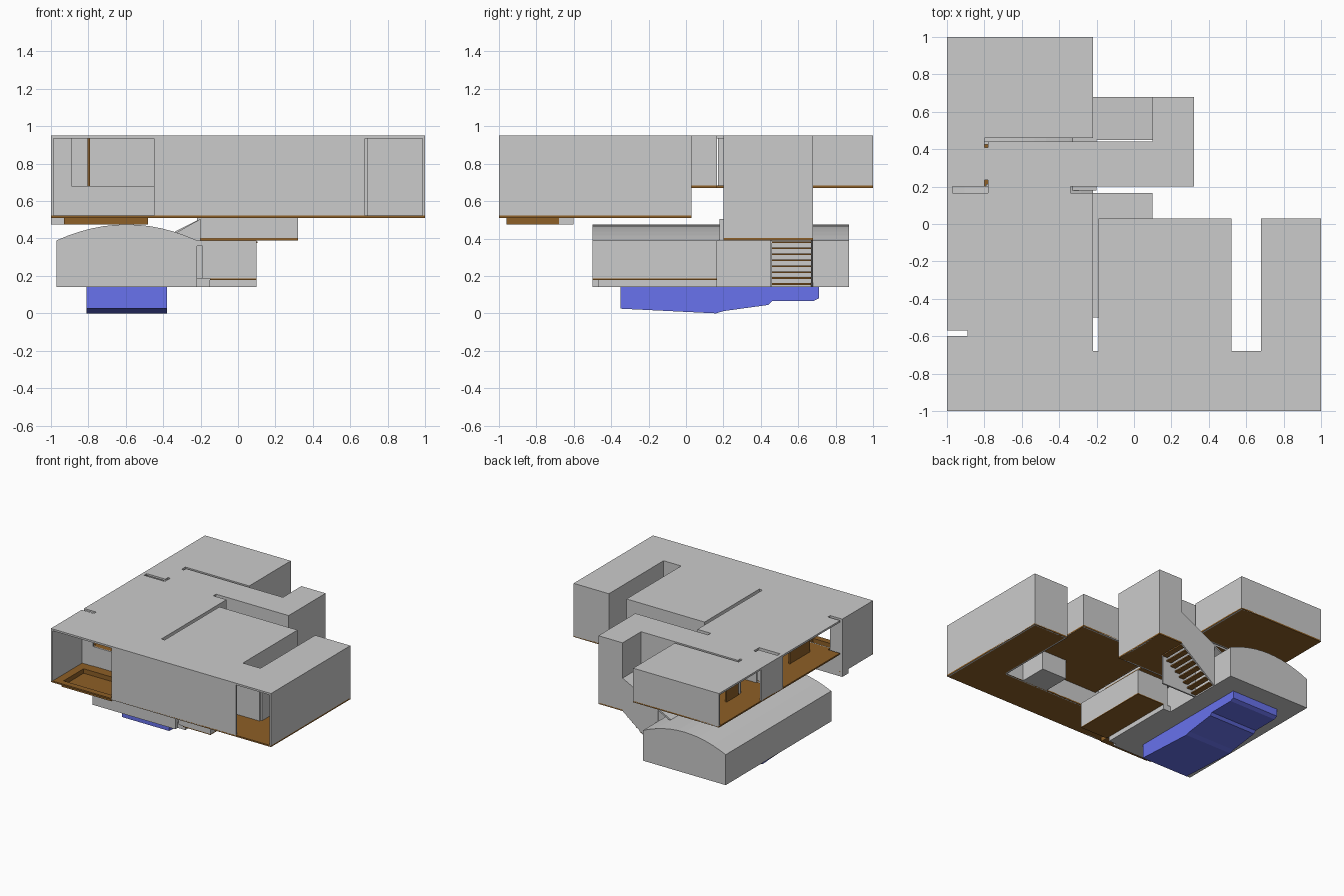
import bpy, bmesh
from mathutils import Vector

if "Cube" in bpy.data.objects:
    bpy.data.objects.remove(bpy.data.objects["Cube"])


def material(name, color):
    m = bpy.data.materials.new(name)
    m.diffuse_color = color
    m.use_nodes = True
    m.node_tree.nodes["Principled BSDF"].inputs["Base Color"].default_value = m.diffuse_color
    return m


WOOD = material("wood", (0.27, 0.115, 0.02, 1))
WATER = material("pool_blue", (0.14, 0.17, 0.85, 1))
T = 0.014  # wall thickness


def finish(name, bm, mat=None):
    bmesh.ops.recalc_face_normals(bm, faces=bm.faces)
    me = bpy.data.meshes.new(name)
    bm.to_mesh(me)
    bm.free()
    ob = bpy.data.objects.new(name, me)
    bpy.context.collection.objects.link(ob)
    if mat:
        me.materials.append(mat)
    return ob


def boxes(name, items, mat=None):
    """Several boxes (x0, x1, y0, y1, z0, z1) in one object."""
    bm = bmesh.new()
    for x0, x1, y0, y1, z0, z1 in items:
        r = bmesh.ops.create_cube(bm, size=1)
        for v in r["verts"]:
            v.co = Vector(((x0 + x1) / 2 + v.co.x * (x1 - x0),
                           (y0 + y1) / 2 + v.co.y * (y1 - y0),
                           (z0 + z1) / 2 + v.co.z * (z1 - z0)))
    return finish(name, bm, mat)


def plan(name, add, cut, z0, z1, mat=None):
    """Slab from a floor plan: union of rectangles minus cut-outs."""
    xs = sorted({v for r in add + cut for v in r[:2]})
    ys = sorted({v for r in add + cut for v in r[2:]})

    def inside(x, y, rects):
        return any(a < x < b and c < y < d for a, b, c, d in rects)
    bm = bmesh.new()
    for xa, xb in zip(xs, xs[1:]):
        for ya, yb in zip(ys, ys[1:]):
            x, y = (xa + xb) / 2, (ya + yb) / 2
            if inside(x, y, add) and not inside(x, y, cut):
                bm.faces.new([bm.verts.new((a, b, z0)) for a, b in
                              ((xa, ya), (xb, ya), (xb, yb), (xa, yb))])
    bmesh.ops.remove_doubles(bm, verts=bm.verts, dist=1e-5)
    r = bmesh.ops.extrude_face_region(bm, geom=bm.faces[:], use_keep_orig=True)
    for v in r["geom"]:
        if isinstance(v, bmesh.types.BMVert):
            v.co.z = z1
    return finish(name, bm, mat)


def prism(name, pts, axis, a, b, mat=None):
    """Profile of (u, z) points extruded along 'x' or 'y' from a to b."""
    bm = bmesh.new()
    f = bm.faces.new([bm.verts.new((u, a, z) if axis == "y" else (a, u, z)) for u, z in pts])
    r = bmesh.ops.extrude_face_region(bm, geom=[f], use_keep_orig=True)
    for v in r["geom"]:
        if isinstance(v, bmesh.types.BMVert):
            setattr(v.co, axis, b)
    return finish(name, bm, mat)


def walls(name, lines, z0, z1, mat=None):
    """Upright walls from plan lines (x0, y0, x1, y1), thickened to stay inside T."""
    items = []
    for x0, y0, x1, y1 in lines:
        xa, xb, ya, yb = min(x0, x1), max(x0, x1), min(y0, y1), max(y0, y1)
        if xa == xb:
            xa, xb = (xa, xa + T) if xa < -0.9 or xa in (-0.19, 0.68) else (xa - T, xa)
        else:
            ya, yb = (ya, ya + T) if ya in (-1, 0.2, 0.46) else (ya - T, ya)
        items.append((xa, xb, ya, yb, z0, z1))
    return boxes(name, items, mat)


LOW, MID, ROOF = 0.51, 0.67, 0.935

# flat roof with courtyard and slots
plan("flat_roof",
     [(-1, -0.22, -1, 1), (-0.22, 1, -1, 0.03), (-0.22, 0.32, 0.2, 0.68)],
     [(0.52, 0.68, -0.68, 0.03), (-0.22, -0.19, -0.68, 0.03), (-0.8, 0.1, 0.44, 0.46),
      (-0.22, 0.1, 0.46, 0.68), (-0.97, -0.79, 0.165, 0.2), (-0.8, -0.78, 0.41, 0.46),
      (-0.8, -0.78, 0.165, 0.235), (-0.34, -0.22, 0.165, 0.2), (-1, -0.89, -0.6, -0.57)],
     ROOF, 0.95)

# wooden floors
plan("lower_floor",
     [(-1, 1, -1, -0.68), (-1, -0.22, -0.68, -0.6), (0.68, 1, -0.68, 0.03)],
     [(-0.93, -0.48, -0.96, -0.68)], LOW, LOW + 0.012, WOOD)
plan("upper_floor",
     [(-1, -0.22, -0.6, 0.165), (-1, -0.22, 0.2, 0.44), (-1, -0.22, 0.46, 1),
      (-1, -0.97, 0.16, 0.2), (-1, -0.8, 0.43, 0.47), (-0.19, 0.52, -0.68, 0.03)],
     [(-1, -0.89, -0.6, -0.57)], MID, MID + 0.012, WOOD)
plan("tower_floor", [(-0.22, 0.32, 0.2, 0.44), (0.1, 0.32, 0.43, 0.68)], [], 0.39, 0.402, WOOD)

# sunken seating pit
px0, px1, py0, py1 = -0.93, -0.48, -0.96, -0.68
boxes("seating_pit", [(px0, px1, py0, py1, 0.475, 0.485),
                      (px0, px1, py0, py0 + 0.01, 0.475, 0.522),
                      (px0, px1, py1 - 0.01, py1, 0.475, 0.522),
                      (px0, px0 + 0.01, py0, py1, 0.475, 0.522),
                      (px1 - 0.01, px1, py0, py1, 0.475, 0.522)], WOOD)
boxes("pit_beam", [(-1, -0.48, -0.68, -0.6, 0.475, LOW)])

# outer walls standing on the lower floor
walls("front_house_walls", [
    (-0.45, -1, 0.68, -1), (1, -1, 1, 0.03), (0.68, 0.03, 1, 0.03),
    (0.68, -0.68, 0.68, 0.03), (-0.22, -0.68, 0.68, -0.68), (-1, -1, -1, -0.6),
    (-1, -0.6, -0.89, -0.6)], LOW, ROOF)
boxes("floor_step", [(-0.89, -0.22, -0.61, -0.6, LOW, MID + 0.012)])
boxes("service_core", [(0.29, 0.52, -0.68, -0.45, LOW, MID)])

# walls standing on the upper floor
walls("upper_house_walls", [
    (-0.22, -0.68, -0.22, 0.165), (-0.19, -0.68, -0.19, 0.03), (-0.19, 0.03, 0.52, 0.03),
    (0.52, -0.68, 0.52, 0.03), (-0.97, 0.165, -0.22, 0.165), (-1, 0.17, -1, 0.45),
    (-0.79, 0.2, -0.22, 0.2), (-0.8, 0.44, -0.22, 0.44), (-0.8, 0.46, -0.22, 0.46),
    (-1, 1, -0.22, 1), (-0.22, 0.46, -0.22, 1)], MID, ROOF)
walls("wood_partitions", [(-0.79, -0.46, -0.79, -0.2), (-0.79, 0.47, -0.79, 0.62)],
      MID + 0.012, ROOF, WOOD)

# stair tower
walls("tower_walls", [
    (-0.22, 0.2, 0.32, 0.2), (0.32, 0.2, 0.32, 0.68), (0.1, 0.68, 0.32, 0.68),
    (-0.22, 0.44, 0.1, 0.44)], 0.39, ROOF)
boxes("tower_notch_wall", [(0.1, 0.1 + T, 0.44, 0.68, 0.66, ROOF)])
boxes("tower_end_wall", [(-0.22, -0.22 + T, 0.2, 0.44, 0.39, MID)])
prism("stair_roof", [(0.1, 0.66), (-0.35, 0.43), (-0.34, 0.42), (0.1, 0.645)], "y", 0.46, 0.68)
prism("stair_outer_wall", [(0.1, 0.655), (-0.22, 0.492), (-0.22, 0.14), (0.1, 0.39)],
      "y", 0.668, 0.68)
prism("stair_inner_wall", [(0.1, 0.655), (-0.22, 0.492), (-0.22, 0.14), (0.1, 0.14)],
      "y", 0.448, 0.46)
prism("stair_wedge", [(-0.35, 0.42), (-0.2, 0.505), (-0.2, 0.39), (-0.3, 0.39)], "y", 0.18, 0.46)

# open stair treads
N = 8
boxes("stair_treads", [(0.1 - (i + 1) * 0.04, 0.105 - i * 0.04, 0.46, 0.668,
                        0.375 - i * 0.032, 0.385 - i * 0.032) for i in range(N)], WOOD)

# lower hall with a shallow vaulted roof
hall = [(-0.97, 0.14), (-0.97, 0.39)]
for i in range(1, 12):
    t = i / 12
    hall.append((-0.97 + 0.75 * t, 0.39 + 0.085 * (1 - (2 * t - 1) ** 2)))
hall += [(-0.22, 0.39), (-0.22, 0.14)]
prism("vaulted_hall", hall, "y", -0.5, 0.87)

# side wing of the hall
boxes("hall_side_wing", [(-0.19, 0.1, -0.5, 0.165, 0.185, 0.39),
                         (-0.22, -0.15, -0.47, 0.165, 0.14, 0.186),
                         (-0.22, -0.19, -0.5, 0.165, 0.36, 0.39)])
boxes("side_wing_floor", [(-0.15, 0.1, -0.5, 0.165, 0.178, 0.186)], WOOD)

# pool basin with a sloping bottom
prism("pool_basin", [(-0.35, 0.145), (-0.35, 0.025), (0.16, 0.0), (0.2, 0.012), (0.44, 0.045),
                     (0.46, 0.065), (0.68, 0.065), (0.71, 0.08), (0.71, 0.145)],
      "x", -0.81, -0.38, WATER)
